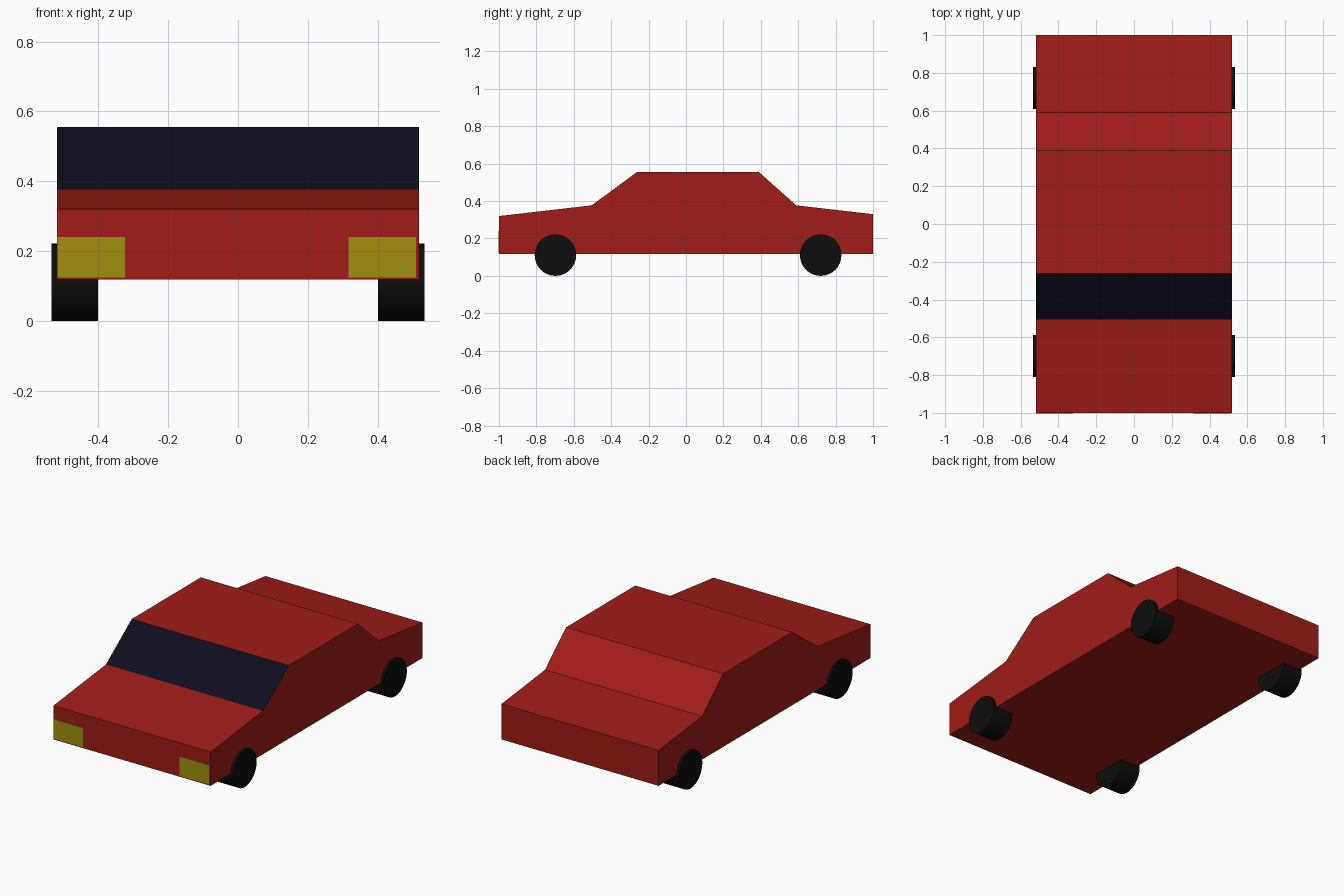
import bpy, bmesh, math

if "Cube" in bpy.data.objects:
    bpy.data.objects.remove(bpy.data.objects["Cube"])


def material(name, rgb):
    m = bpy.data.materials.new(name)
    m.diffuse_color = (*rgb, 1)
    m.use_nodes = True
    m.node_tree.nodes["Principled BSDF"].inputs["Base Color"].default_value = m.diffuse_color
    return m


RED = material("red paint", (0.35, 0.012, 0.009))
GLASS = material("dark glass", (0.004, 0.004, 0.012))
YELLOW = material("yellow lamp", (0.35, 0.28, 0.005))
BLACK = material("black rubber", (0.004, 0.004, 0.004))

HALF_WIDTH = 0.519

# Body: side profile extruded across the width, windscreen face in dark glass
profile = [(-1, 0.118), (-1, 0.32), (-0.505, 0.377), (-0.262, 0.555),
           (0.39, 0.555), (0.59, 0.377), (1, 0.33), (1, 0.118)]
bm = bmesh.new()
left = [bm.verts.new((-HALF_WIDTH, y, z)) for y, z in profile]
right = [bm.verts.new((HALF_WIDTH, y, z)) for y, z in profile]
bm.faces.new(left)
bm.faces.new(right[::-1])
for i in range(len(profile)):
    j = (i + 1) % len(profile)
    face = bm.faces.new((left[i], right[i], right[j], left[j]))
    face.material_index = 1 if i == 2 else 0
bmesh.ops.recalc_face_normals(bm, faces=bm.faces)
mesh = bpy.data.meshes.new("car_body")
bm.to_mesh(mesh)
bm.free()
mesh.materials.append(RED)
mesh.materials.append(GLASS)
bpy.context.collection.objects.link(bpy.data.objects.new("car_body", mesh))

# Headlights: thin plates on the nose
for side, x in (("left", -0.421), ("right", 0.413)):
    bpy.ops.mesh.primitive_cube_add(size=1, location=(x, -1, 0.182))
    lamp = bpy.context.object
    lamp.name = f"headlight_{side}"
    lamp.scale = (0.194, 0.004, 0.117)
    lamp.data.materials.append(YELLOW)

# Wheels: plain cylinders set into the body
for end, y in (("front", -0.698), ("rear", 0.72)):
    for side, s in (("left", -1), ("right", 1)):
        bpy.ops.mesh.primitive_cylinder_add(
            vertices=32, radius=0.111, depth=0.133,
            location=(s * 0.468, y, 0.111), rotation=(0, math.pi / 2, 0))
        wheel = bpy.context.object
        wheel.name = f"{end}_{side}_wheel"
        wheel.data.materials.append(BLACK)
        bpy.ops.object.shade_smooth_by_angle(angle=math.radians(30))
